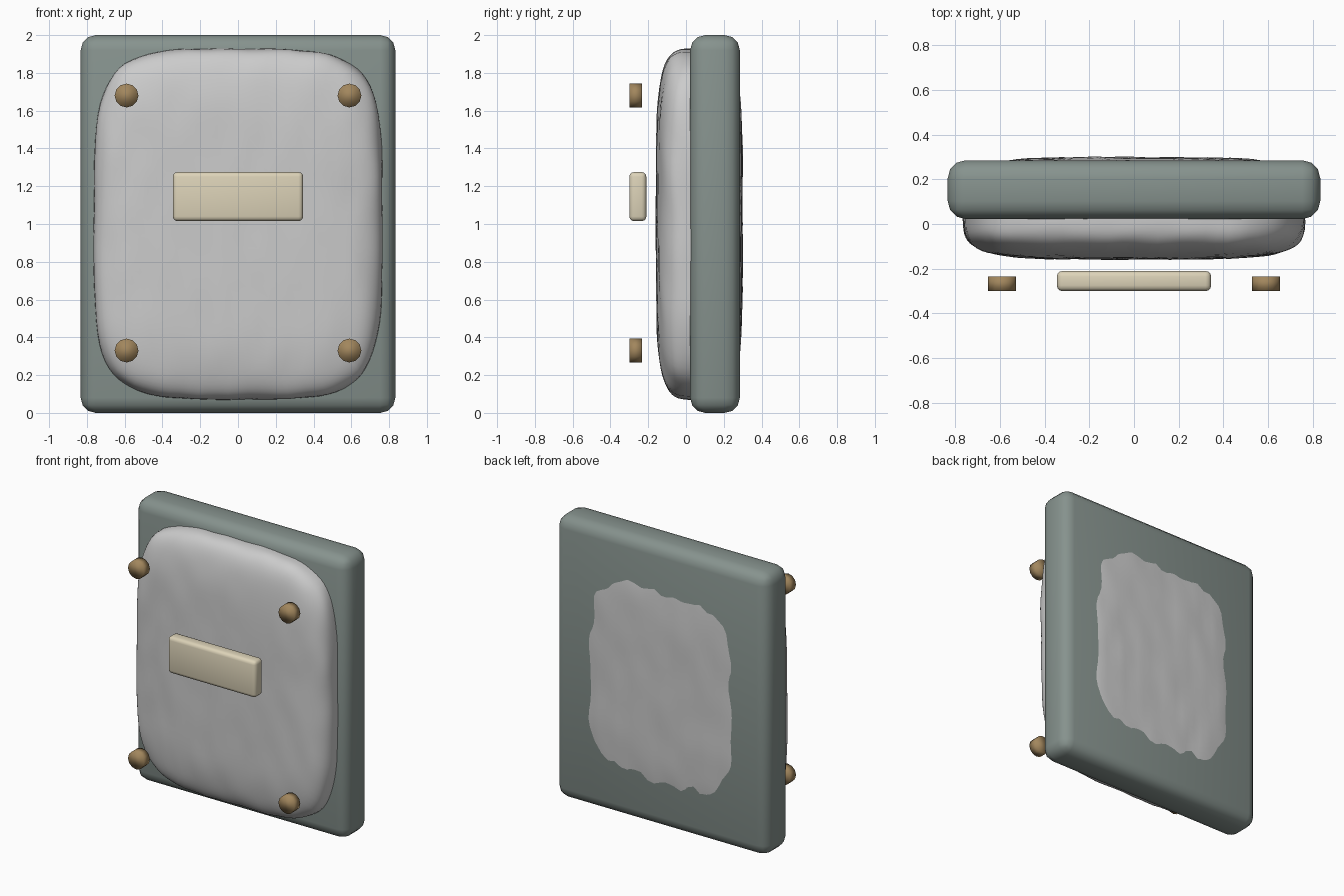
import bpy, bmesh, math
from mathutils import Vector, noise

if "Cube" in bpy.data.objects:
    bpy.data.objects.remove(bpy.data.objects["Cube"])


def material(name, rgb):
    m = bpy.data.materials.new(name)
    m.diffuse_color = (*rgb, 1)
    m.use_nodes = True
    m.node_tree.nodes["Principled BSDF"].inputs["Base Color"].default_value = m.diffuse_color
    return m


def finish(bm, name, mat=None):
    me = bpy.data.meshes.new(name)
    bm.to_mesh(me)
    bm.free()
    for p in me.polygons:
        p.use_smooth = True
    if mat:
        me.materials.append(mat)
    ob = bpy.data.objects.new(name, me)
    bpy.context.collection.objects.link(ob)
    return ob


def rounded_box(name, lo, hi, radius, segments, mat):
    lo, hi = Vector(lo), Vector(hi)
    bm = bmesh.new()
    bmesh.ops.create_cube(bm, size=1)
    for v in bm.verts:
        v.co = (lo + hi) / 2 + v.co * (hi - lo)
    bmesh.ops.bevel(bm, geom=bm.edges[:], offset=radius, segments=segments,
                    profile=0.5, affect='EDGES')
    return finish(bm, name, mat)


slate = material("slate", (0.24, 0.29, 0.27))
cream = material("cream", (0.72, 0.65, 0.48))
bronze = material("bronze", (0.36, 0.24, 0.11))

# Backing slab and label plate
rounded_box("backing_slab", (-0.833, 0.022, 0), (0.833, 0.285, 2), 0.08, 3, slate)
rounded_box("label_plate", (-0.345, -0.30, 1.015), (0.345, -0.21, 1.275), 0.025, 3, cream)

# Stone panel: pillow-shaped block with a slightly uneven surface
bm = bmesh.new()
bmesh.ops.create_cube(bm, size=2)
bmesh.ops.subdivide_edges(bm, edges=bm.edges[:], cuts=27, use_grid_fill=True)
n = 4.5
for v in bm.verts:
    p = v.co / sum(abs(c) ** n for c in v.co) ** (1 / n)
    q = Vector((p.x * 0.765, p.y * 0.228, p.z * 0.928))
    ripple = 0.006 * noise.noise(Vector((q.x * 9, q.y * 9, q.z * 4)))
    q += Vector((p.x, p.y, p.z)) * ripple
    v.co = q + Vector((0, 0.07, 1.0))
finish(bm, "stone_panel")

# Four fixing studs
for side in (-1, 1):
    for z, row in ((0.33, "lower"), (1.68, "upper")):
        bm = bmesh.new()
        bmesh.ops.create_cone(bm, cap_ends=True, segments=12, radius1=0.063,
                              radius2=0.063, depth=0.066)
        for v in bm.verts:
            x, y, h = v.co
            v.co = (side * 0.59 + x, -0.267 - h, z + y)
        finish(bm, f"{row}_stud_{'left' if side < 0 else 'right'}", bronze)
